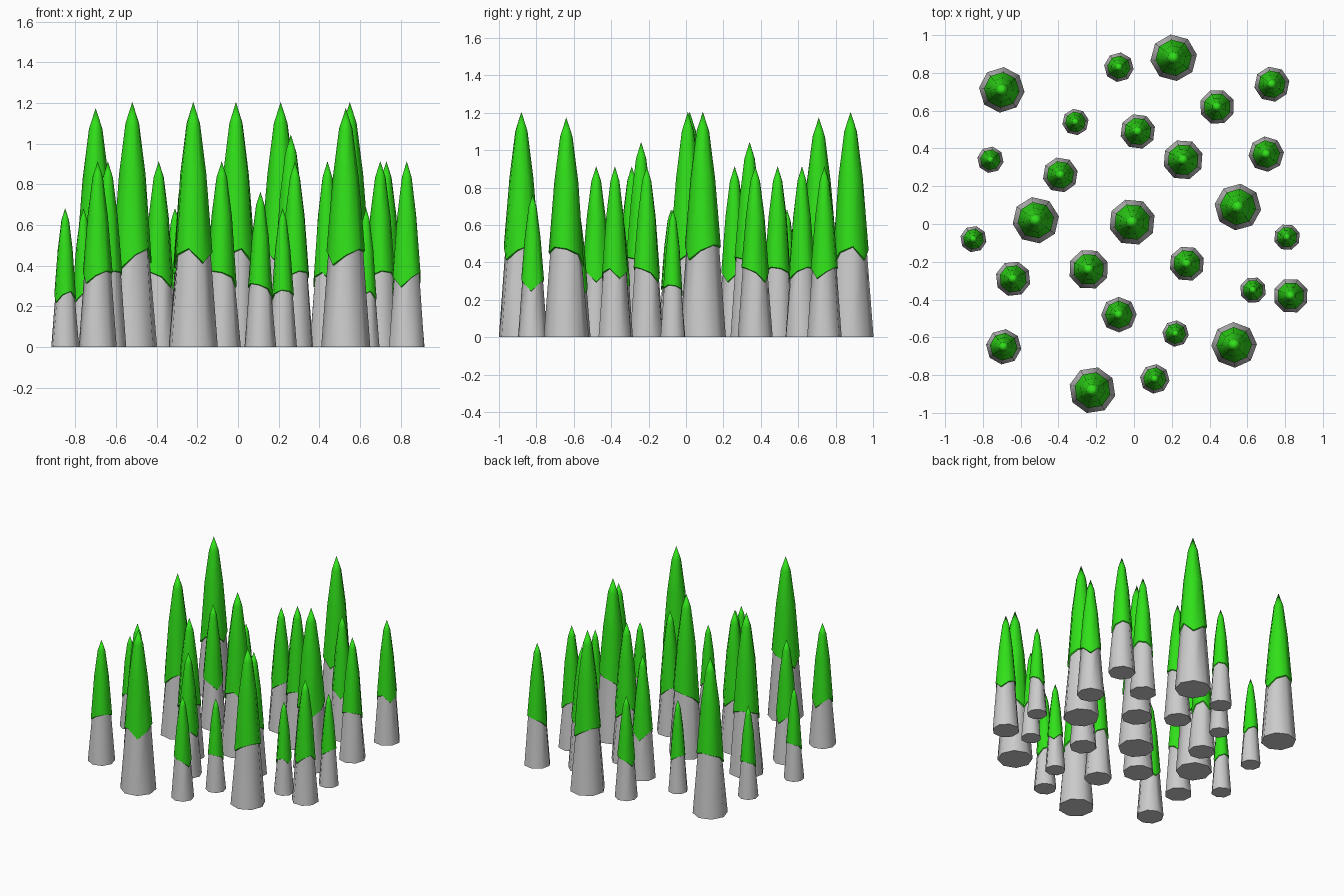
import bpy, math, random

if "Cube" in bpy.data.objects:
    bpy.data.objects.remove(bpy.data.objects["Cube"])

random.seed(4)
SIDES = 8

green = bpy.data.materials.new("bright_green")
green.diffuse_color = (0.03, 0.75, 0.01, 1)
green.use_nodes = True
green.node_tree.nodes["Principled BSDF"].inputs["Base Color"].default_value = green.diffuse_color

# Uneven lower edge of the green tip, one height per side
EDGE = [0.49, 0.48, 0.45, 0.385, 0.45, 0.48, 0.41, 0.46]

# x, y, height of every spike
SPIKES = [
    (-.70, .71, 1.17), (-.08, .83, .76), (.21, .88, 1.2), (.73, .74, .91),
    (.44, .62, .91), (-.31, .54, .68), (.02, .49, .91), (.26, .34, 1.04),
    (.70, .37, .91), (-.76, .34, .68), (-.39, .26, .91), (-.52, .02, 1.2),
    (-.01, .01, 1.2), (.55, .09, 1.2), (-.85, -.08, .68), (.81, -.07, .68),
    (-.64, -.29, .91), (-.24, -.24, 1.04), (.28, -.21, .91), (.63, -.35, .68),
    (.83, -.38, .91), (-.08, -.48, .91), (.22, -.58, .68), (-.69, -.65, .91),
    (.53, -.64, 1.17), (-.22, -.88, 1.2), (.11, -.82, .76),
]


def ring_mesh(name, rings, apex=None, floor=False, material=None):
    """Loft rings of (radius, heights per side), with an optional tip and floor."""
    verts, faces = [], []
    for radius, heights in rings:
        for i in range(SIDES):
            a = 2 * math.pi * i / SIDES
            verts.append((radius * math.cos(a), radius * math.sin(a), heights[i]))
    for r in range(len(rings) - 1):
        for i in range(SIDES):
            j = (i + 1) % SIDES
            a, b = r * SIDES, (r + 1) * SIDES
            faces.append((a + i, a + j, b + j, b + i))
    if apex is not None:
        last = (len(rings) - 1) * SIDES
        verts.append((0, 0, apex))
        for i in range(SIDES):
            faces.append((last + i, last + (i + 1) % SIDES, len(verts) - 1))
    if floor:
        faces.append(tuple(reversed(range(SIDES))))
    mesh = bpy.data.meshes.new(name)
    mesh.from_pydata(verts, [], faces)
    if material:
        mesh.materials.append(material)
    mesh.shade_smooth()
    mesh.set_sharp_from_angle(angle=math.radians(50))
    return mesh


def flat(z):
    return [z] * SIDES


# Grey stalk and green tip, shared by all spikes
stalk = ring_mesh("spike_stalk", [(.124, flat(0)), (.088, EDGE)], floor=True)
tip = ring_mesh("spike_tip", [(.086, EDGE), (.097, [z + .005 for z in EDGE]),
                              (.066, flat(.85)), (.034, flat(1.1))],
                apex=1.205, material=green)

# Scatter the spikes, scaled to their heights
for n, (x, y, h) in enumerate(SPIKES, 1):
    turn = random.uniform(0, 2 * math.pi)
    for part, mesh in (("spike_stalk", stalk), ("spike_tip", tip)):
        ob = bpy.data.objects.new(f"{part}_{n:02d}", mesh)
        ob.location = (x, y, 0)
        ob.rotation_euler.z = turn
        ob.scale = (h / 1.2,) * 3
        bpy.context.collection.objects.link(ob)
